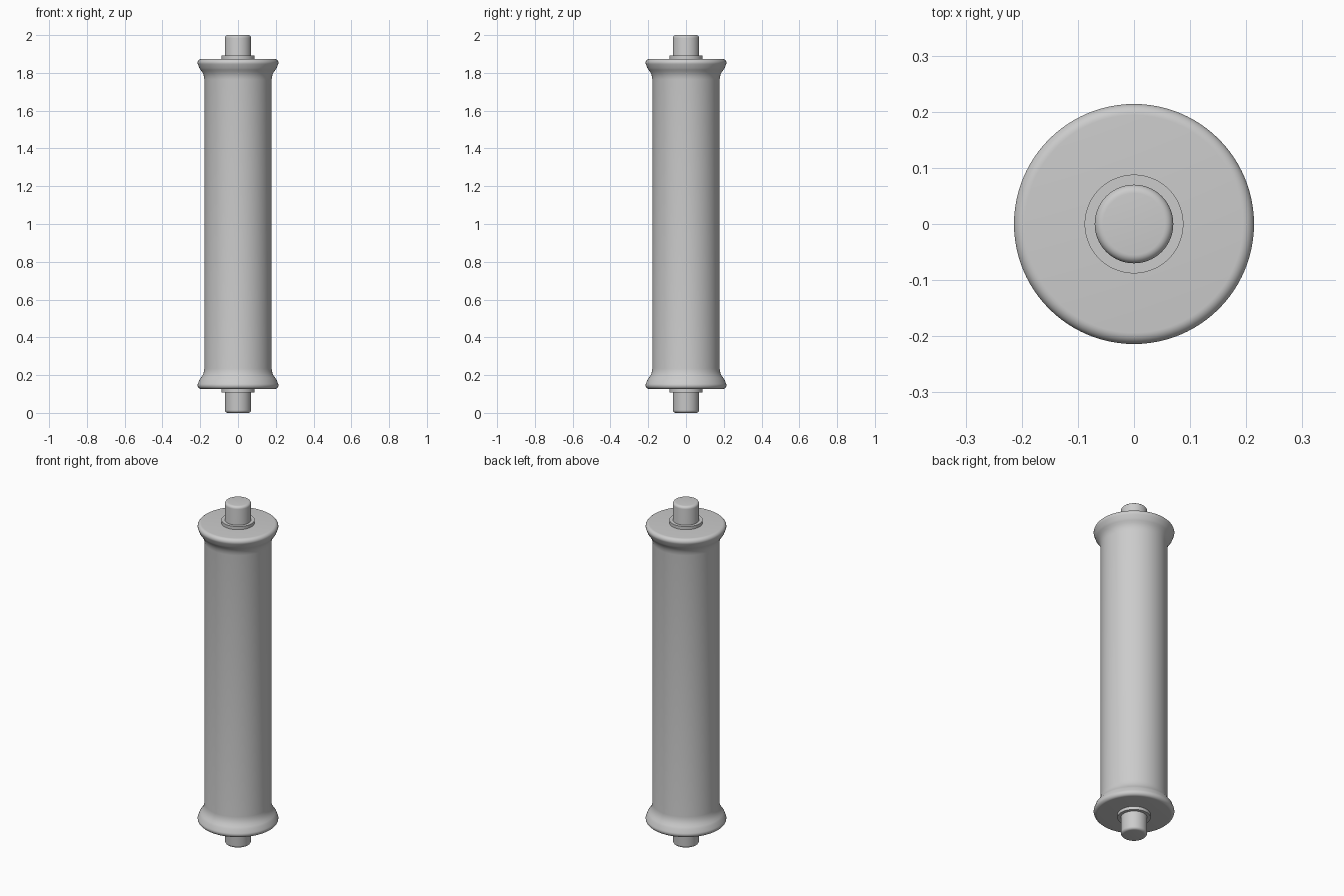
import bpy, bmesh, math

if "Cube" in bpy.data.objects:
    bpy.data.objects.remove(bpy.data.objects["Cube"])

grey = bpy.data.materials.new("plain_grey")
grey.diffuse_color = (0.6, 0.6, 0.6, 1)
grey.use_nodes = True
grey.node_tree.nodes["Principled BSDF"].inputs["Base Color"].default_value = grey.diffuse_color


def arc(cr, cz, radius, a0, a1, n):
    """Points (r, z) along an arc, angles in degrees."""
    return [(cr + radius * math.cos(math.radians(a0 + (a1 - a0) * i / n)),
             cz + radius * math.sin(math.radians(a0 + (a1 - a0) * i / n)))
            for i in range(n + 1)]


def turned(name, half, segments=96):
    """Lathe an upper-half profile (top to middle), mirrored about z = 1."""
    profile = half + [(r, 2 - z) for r, z in reversed(half)]
    bm = bmesh.new()
    rings = []
    for r, z in profile:
        rings.append([bm.verts.new((r * math.cos(2 * math.pi * i / segments),
                                    r * math.sin(2 * math.pi * i / segments), z))
                      for i in range(segments)])
    for a, b in zip(rings, rings[1:]):
        for i in range(segments):
            j = (i + 1) % segments
            bm.faces.new((a[i], b[i], b[j], a[j]))
    bm.faces.new(rings[0])
    bm.faces.new(rings[-1][::-1])
    bmesh.ops.recalc_face_normals(bm, faces=bm.faces)
    mesh = bpy.data.meshes.new(name)
    bm.to_mesh(mesh)
    bm.free()
    mesh.materials.append(grey)
    obj = bpy.data.objects.new(name, mesh)
    bpy.context.collection.objects.link(obj)
    bpy.ops.object.select_all(action='DESELECT')
    obj.select_set(True)
    bpy.context.view_layer.objects.active = obj
    bpy.ops.object.shade_smooth_by_angle(angle=math.radians(30))


# central axle with rounded ends
turned("axle", arc(0.055, 1.985, 0.015, 90, 0, 6))

# thin collar stepping out around the axle
turned("collar", [(0.088, 1.892)])

# roller tube with flared, rounded rims
rim = arc(0.194, 1.854, 0.020, 90, -30, 10)
flare = [(0.205, 1.826), (0.198, 1.816), (0.190, 1.805), (0.184, 1.793),
         (0.180, 1.780), (0.178, 1.765)]
turned("roller", rim + flare)
